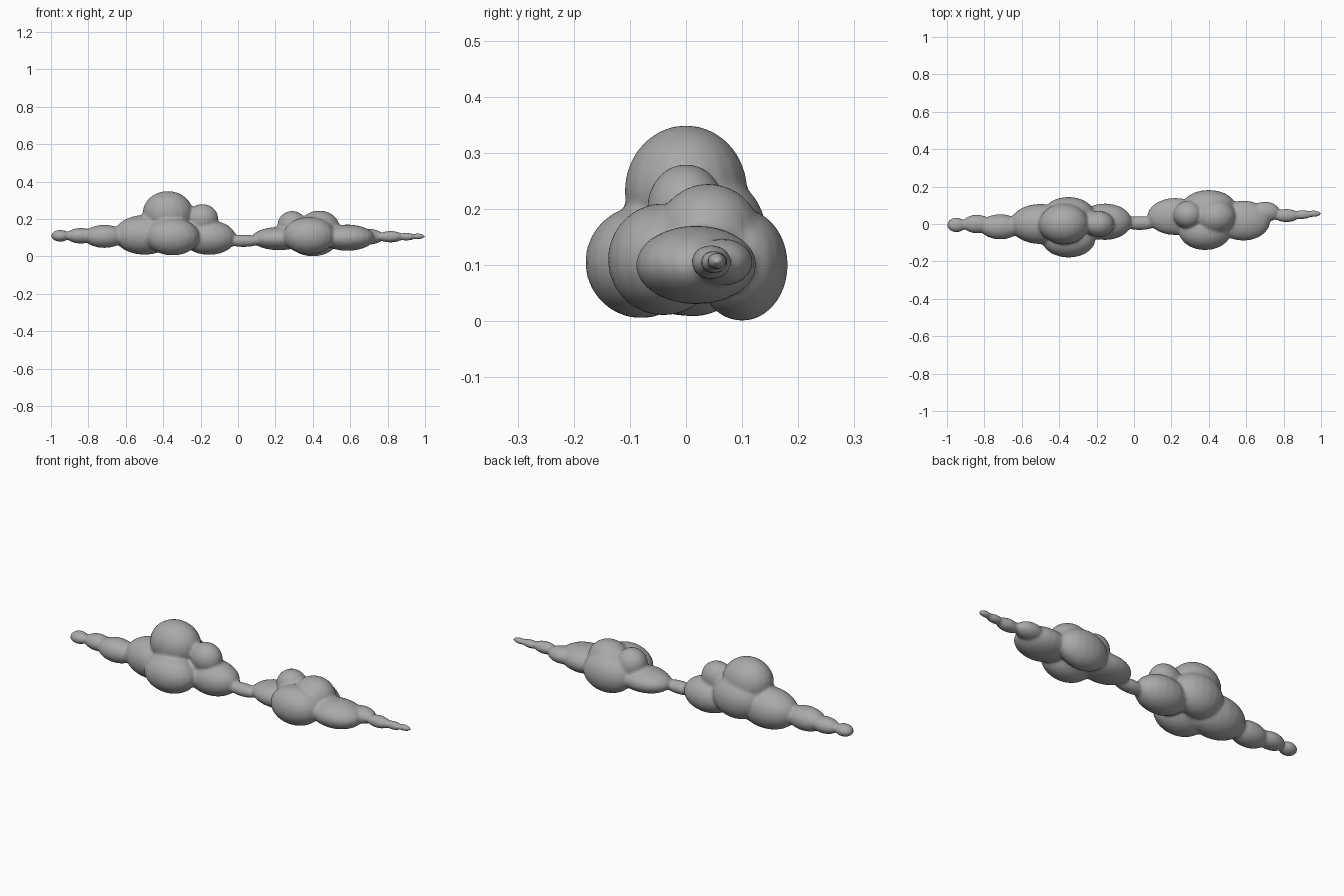
import bpy, bmesh
from mathutils import Matrix, Vector

cube = bpy.data.objects.get("Cube")
if cube:
    bpy.data.objects.remove(cube, do_unlink=True)

gray = bpy.data.materials.new("cloud gray")
gray.use_nodes = True
COLOR = (0.4, 0.4, 0.4, 1)
gray.diffuse_color = COLOR
gray.node_tree.nodes["Principled BSDF"].inputs["Base Color"].default_value = COLOR


def puff(bm, center, radii):
    """Add one ellipsoidal puff to the cloud."""
    bmesh.ops.create_uvsphere(
        bm, u_segments=20, v_segments=14, radius=1,
        matrix=Matrix.LocRotScale(Vector(center), None, Vector(radii)))


# Each puff: centre, radii
large_cloud = [
    ((-.95, -.005, .11), (.05, .04, .032)),    # trailing tip
    ((-.84, 0, .11), (.08, .05, .042)),
    ((-.715, -.015, .107), (.11, .068, .062)),
    ((-.50, 0, .115), (.165, .108, .106)),     # outer body
    ((-.35, -.08, .105), (.145, .1, .1)),      # front body
    ((-.35, .05, .15), (.14, .095, .11)),      # back body
    ((-.375, 0, .232), (.135, .11, .117)),     # crown
    ((-.19, 0, .2), (.085, .07, .08)),         # small crown
    ((-.155, .012, .1), (.145, .098, .092)),   # inner body
]
bridge = [((.03, .005, .083), (.1, .038, .033))]
small_cloud = [
    ((.22, .04, .095), (.15, .1, .062)),       # inner body
    ((.38, -.04, .11), (.14, .1, .1)),         # front body
    ((.4, .1, .1), (.14, .082, .1)),           # back body
    ((.29, .05, .165), (.08, .075, .078)),     # small crown
    ((.435, .04, .15), (.11, .095, .095)),     # crown
    ((.585, .018, .1), (.145, .108, .07)),     # outer body
    ((.7, .065, .105), (.08, .055, .042)),     # trailing tip
    ((.815, .045, .105), (.07, .036, .031)),
    ((.9, .05, .105), (.052, .025, .021)),
    ((.96, .055, .107), (.042, .018, .016)),
]

bm = bmesh.new()
for center, radii in large_cloud + bridge + small_cloud:
    puff(bm, center, radii)
mesh = bpy.data.meshes.new("cloud_bank")
bm.to_mesh(mesh)
bm.free()
mesh.materials.append(gray)
cloud = bpy.data.objects.new("cloud_bank", mesh)
bpy.context.collection.objects.link(cloud)

# Fuse the puffs into one skin and soften the creases
remesh = cloud.modifiers.new("fuse", 'REMESH')
remesh.mode = 'VOXEL'
remesh.voxel_size = 0.008
remesh.use_smooth_shade = True
soften = cloud.modifiers.new("soften", 'SMOOTH')
soften.factor = 0.5
soften.iterations = 6
